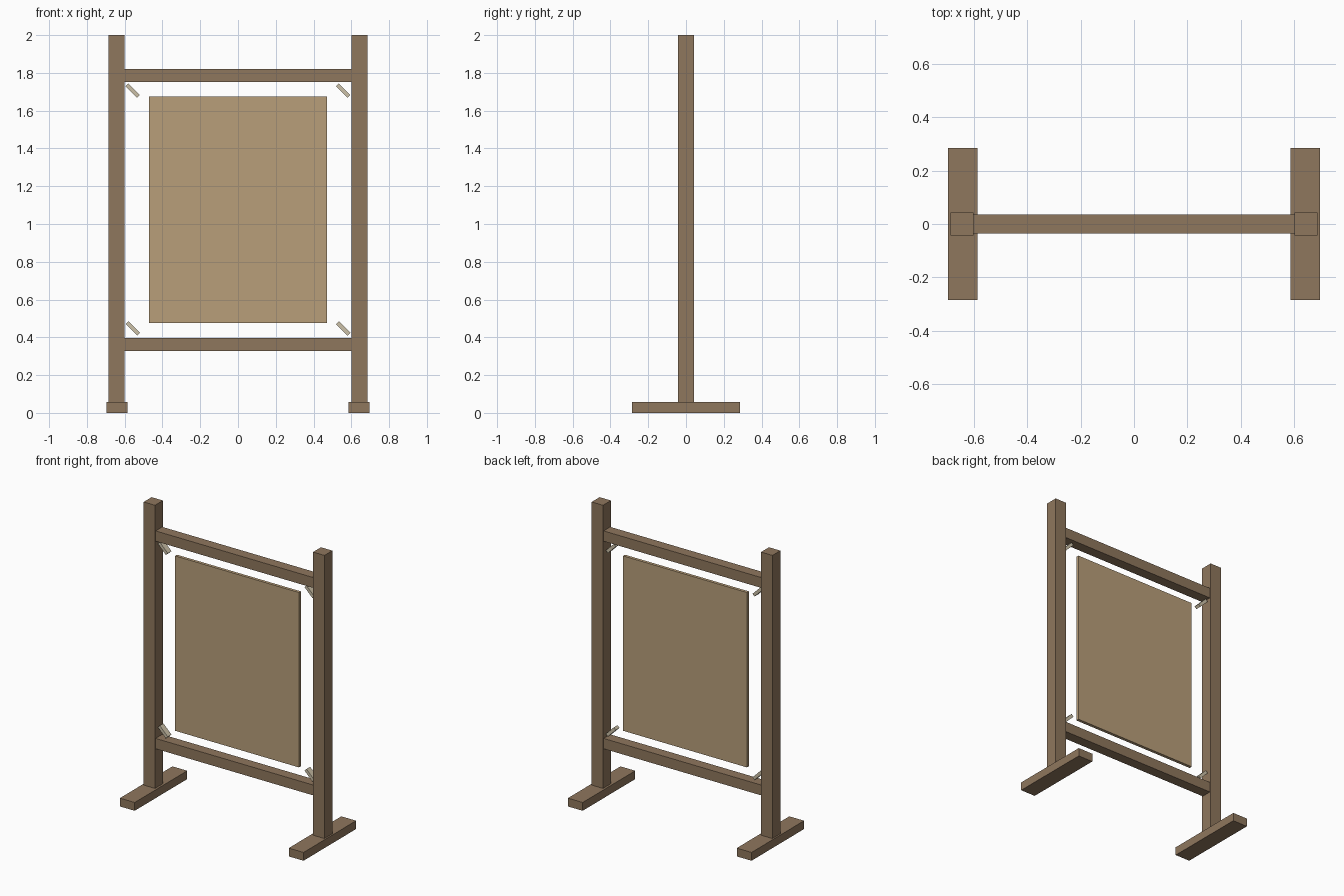
import bpy
import math

cube = bpy.data.objects.get("Cube")
if cube:
    bpy.data.objects.remove(cube, do_unlink=True)


def material(name, color):
    mat = bpy.data.materials.new(name)
    mat.use_nodes = True
    mat.diffuse_color = (*color, 1)
    bsdf = next(n for n in mat.node_tree.nodes if n.type == 'BSDF_PRINCIPLED')
    bsdf.inputs["Base Color"].default_value = (*color, 1)
    return mat


def box(name, center, size, mat, tilt=0):
    bpy.ops.mesh.primitive_cube_add(size=1, location=center)
    obj = bpy.context.object
    obj.name = name
    obj.scale = size
    bpy.ops.object.transform_apply(location=False, rotation=False, scale=True)
    obj.rotation_euler.y = tilt
    obj.data.materials.append(mat)
    return obj


wood = material("brown wood", (0.275, 0.184, 0.11))
board = material("tan board", (0.485, 0.345, 0.195))
rope = material("pale rope", (0.6, 0.53, 0.39))

FOOT_H = 0.057
HEIGHT = 2.0

# Posts, feet and rope ties on both sides
for side, sx in (("left", 1), ("right", -1)):
    box(f"{side}_foot", (sx * 0.641, 0, FOOT_H / 2), (0.112, 0.57, FOOT_H), wood)
    box(f"{side}_post", (sx * 0.643, 0, (HEIGHT + FOOT_H) / 2),
        (0.086, 0.086, HEIGHT - FOOT_H), wood)
    # Ties all slope the same way, down toward +x
    for level, z in (("upper", 1.706), ("lower", 0.447)):
        box(f"{side}_{level}_tie", (sx * 0.557, 0, z),
            (0.086, 0.04, 0.021), rope, math.radians(45))

# Crossbars between the posts
for level, z in (("upper", 1.786), ("lower", 0.362)):
    box(f"{level}_crossbar", (0, 0, z), (1.2, 0.072, 0.071), wood)

# Hanging panel
box("panel", (0, 0, 1.075), (0.94, 0.021, 1.2), board)
